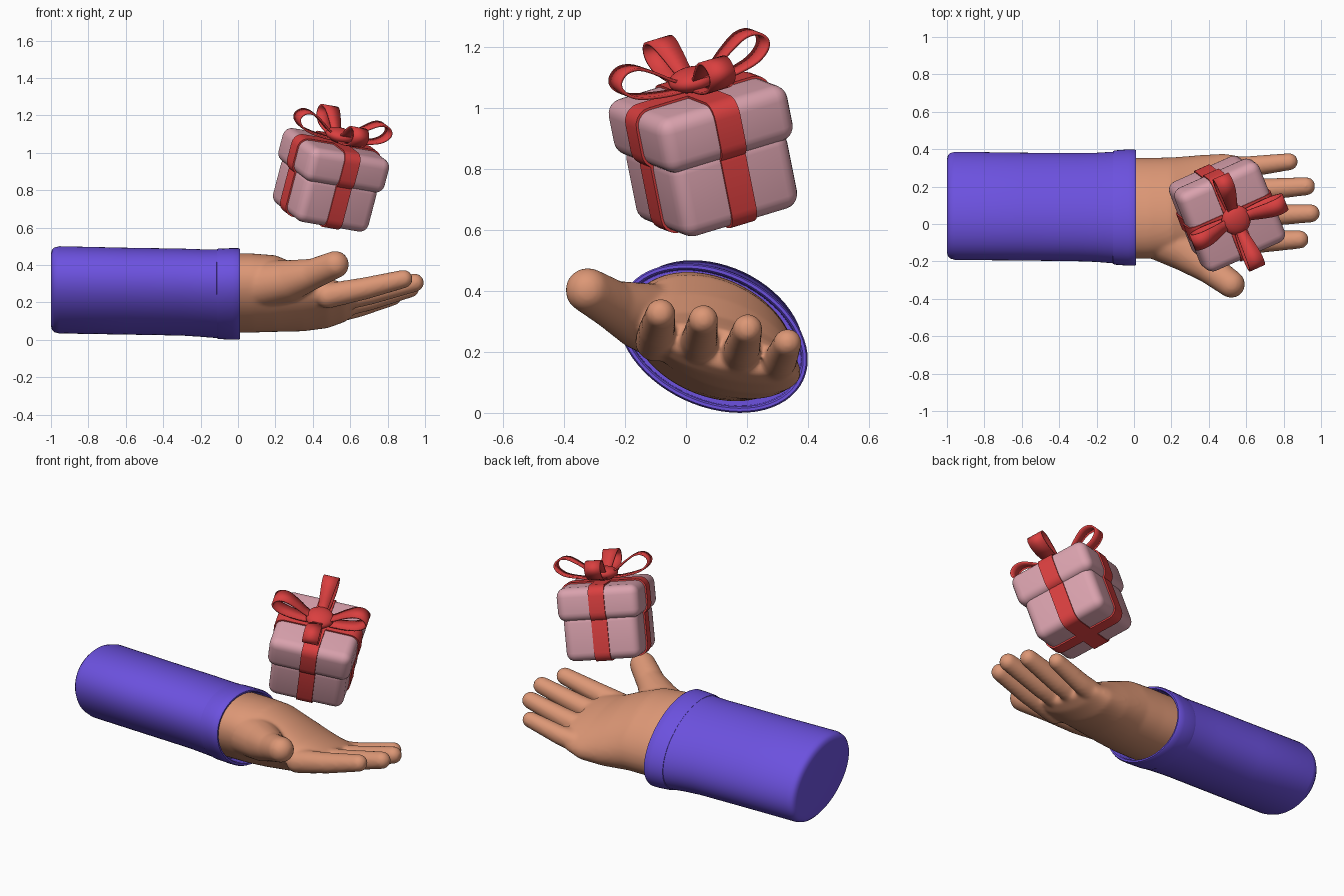
import bpy, bmesh, math
from mathutils import Vector, Matrix

if "Cube" in bpy.data.objects:
    bpy.data.objects.remove(bpy.data.objects["Cube"])


def material(name, color):
    m = bpy.data.materials.new(name)
    m.diffuse_color = (*color, 1)
    m.use_nodes = True
    m.node_tree.nodes["Principled BSDF"].inputs["Base Color"].default_value = m.diffuse_color
    return m


PURPLE = material("purple cloth", (0.15, 0.083, 0.74))
SKIN = material("skin", (0.72, 0.31, 0.18))
PINK = material("pink paper", (0.70, 0.36, 0.42))
RED = material("red ribbon", (0.70, 0.05, 0.05))


def make_object(name, bm, mat, matrix=None, angle=40):
    bmesh.ops.recalc_face_normals(bm, faces=bm.faces)
    mesh = bpy.data.meshes.new(name)
    bm.to_mesh(mesh)
    bm.free()
    ob = bpy.data.objects.new(name, mesh)
    bpy.context.collection.objects.link(ob)
    mesh.materials.append(mat)
    if matrix:
        ob.matrix_world = matrix
    bpy.ops.object.select_all(action='DESELECT')
    ob.select_set(True)
    bpy.context.view_layer.objects.active = ob
    bpy.ops.object.shade_smooth_by_angle(angle=math.radians(angle))
    return ob


def loft(bm, sections, sides=64):
    """Skin tilted ellipses (x, centre y, centre z, long radius, short radius, tilt)."""
    rings = []
    for x, cy, cz, a, b, tilt in sections:
        c, s = math.cos(math.radians(tilt)), math.sin(math.radians(tilt))
        ring = []
        for i in range(sides):
            t = math.tau * i / sides
            p, q = a * math.cos(t), b * math.sin(t)
            ring.append(bm.verts.new((x, cy + p * c - q * s, cz + p * s + q * c)))
        rings.append(ring)
    for r0, r1 in zip(rings, rings[1:]):
        for i in range(sides):
            j = (i + 1) % sides
            bm.faces.new((r0[i], r0[j], r1[j], r1[i]))
    bm.faces.new(rings[0])
    bm.faces.new(rings[-1])


# Sleeve with a rounded closed end
T = -25
bm = bmesh.new()
loft(bm, [(-1.0, .0975, .2675, .262, .174, T), (-.995, .0975, .2675, .282, .194, T),
          (-.982, .0975, .267, .296, .208, T), (-.955, .097, .267, .303, .215, T),
          (-.6, .093, .26, .302, .214, T), (-.3, .09, .255, .303, .214, T),
          (-.2, .089, .25, .306, .215, T), (-.1, .088, .246, .314, .218, T)])
make_object("sleeve", bm, PURPLE)

# Open cuff with a rolled rim
bm = bmesh.new()
loft(bm, [(-.115, .088, .246, .305, .21, T), (-.113, .088, .246, .317, .219, T),
          (-.1, .088, .246, .321, .221, T), (-.03, .088, .245, .327, .223, T),
          (.003, .088, .245, .327, .223, T), (.012, .088, .245, .322, .218, T),
          (.012, .088, .245, .312, .208, T), (.004, .088, .245, .306, .202, T),
          (-.08, .088, .245, .303, .2, T)])
make_object("cuff", bm, PURPLE)

# Hand: palm loft plus fingers and thumb, fused into one smooth skin
bm = bmesh.new()
loft(bm, [(-.08, .085, .25, .285, .193, T), (.08, .085, .25, .283, .192, T),
          (.2, .092, .247, .278, .185, T), (.35, .11, .218, .272, .15, -22),
          (.48, .12, .195, .266, .112, -17), (.57, .12, .2, .25, .085, -15),
          (.62, .12, .21, .22, .06, -15)])


def add_digit(points, steps=12):
    """Chain of spheres along (x, y, z, radius) points."""
    for p, q in zip(points, points[1:]):
        for i in range(steps + 1):
            x, y, z, r = Vector(p).lerp(Vector(q), i / steps)
            bmesh.ops.create_icosphere(bm, subdivisions=3, radius=r,
                                       matrix=Matrix.Translation((x, y, z)))


add_digit([(.48, -.10, .235, .068), (.68, -.095, .275, .060), (.885, -.083, .325, .050)])
add_digit([(.48, .035, .205, .068), (.70, .045, .245, .060), (.945, .057, .305, .050)])
add_digit([(.48, .17, .17, .068), (.70, .185, .215, .060), (.92, .202, .275, .050)])
add_digit([(.46, .285, .14, .066), (.64, .31, .175, .056), (.83, .333, .23, .047)])
add_digit([(.10, -.05, .29, .13), (.27, -.14, .315, .112),
           (.40, -.235, .352, .082), (.52, -.322, .402, .074)])
hand = make_object("hand", bm, SKIN, angle=180)
remesh = hand.modifiers.new("fuse", 'REMESH')
remesh.mode = 'VOXEL'
remesh.voxel_size = .009
remesh.use_smooth_shade = True
smooth = hand.modifiers.new("soften", 'SMOOTH')
smooth.factor = .5
smooth.iterations = 14

# Gift frame: tilted, origin at the middle of the lid top
up = Vector((.26, -.2, 1)).normalized()
c, s = math.cos(math.radians(24)), math.sin(math.radians(24))
side = Vector((c, s, -(up.x * c + up.y * s) / up.z)).normalized()
back = up.cross(side)
GIFT = Matrix.Translation((.535, .03, 1.05)) @ Matrix((side, back, up)).transposed().to_4x4()


def rounded_box(name, size, z, mat, bevel, axis=None):
    """Box with all edges rounded, or only the edges running along one axis."""
    bm = bmesh.new()
    bmesh.ops.create_cube(bm, size=1, matrix=Matrix.Translation((0, 0, z)) @ Matrix.Diagonal((*size, 1)))
    edges = [e for e in bm.edges if axis is None or
             abs((e.verts[0].co - e.verts[1].co)[axis]) > 1e-4]
    bmesh.ops.bevel(bm, geom=edges, offset=bevel, segments=5, profile=.5, affect='EDGES')
    return make_object(name, bm, mat, GIFT, 35)


# Box and lid, each wrapped by two crossing ribbon bands
for part, width, height, z in (("gift_box", .43, .27, -.285), ("gift_lid", .475, .19, -.095)):
    rounded_box(part, (width, width, height), z, PINK, .05)
    w, h, band = width + .016, height + .016, .09
    rounded_box(part + "_ribbon_side", (w, band, h), z, RED, .056, axis=1)
    rounded_box(part + "_ribbon_front", (band, w, h), z, RED, .056, axis=0)

# Bow loops: (distance out, height, half width), smoothed between points
LOOP = [(0, .022, .022), (.07, .022, .03), (.15, .032, .038), (.22, .05, .043), (.262, .082, .045),
        (.268, .115, .045), (.238, .142, .045), (.19, .14, .043), (.13, .105, .036),
        (.07, .062, .028), (0, .04, .02)]


def spline(points, steps=4):
    pts = [Vector(p) for p in points]
    out = []
    for i in range(len(pts) - 1):
        a, b, c, d = pts[max(i - 1, 0)], pts[i], pts[i + 1], pts[min(i + 2, len(pts) - 1)]
        for k in range(steps):
            t = k / steps
            out.append(.5 * (2 * b + (c - a) * t + (2 * a - 5 * b + 4 * c - d) * t * t
                             + (3 * b - a - 3 * c + d) * t ** 3))
    return out + [pts[-1]]


for n in range(4):
    bm = bmesh.new()
    rows = [(bm.verts.new((r, -w, h)), bm.verts.new((r, w, h))) for r, h, w in spline(LOOP)]
    for (a, b), (d, e) in zip(rows, rows[1:]):
        bm.faces.new((a, b, e, d))
    turn = Matrix.Rotation(n * math.pi / 2, 4, 'Z')
    loop = make_object(f"bow_loop_{n + 1}", bm, RED, GIFT @ turn, 50)
    thick = loop.modifiers.new("thickness", 'SOLIDIFY')
    thick.thickness = .01
    thick.offset = 0

# Bow knot
bm = bmesh.new()
bmesh.ops.create_uvsphere(bm, u_segments=32, v_segments=16, radius=1,
                          matrix=Matrix.Translation((0, 0, .045)) @ Matrix.Diagonal((.08, .08, .04, 1)))
make_object("bow_knot", bm, RED, GIFT, 180)
